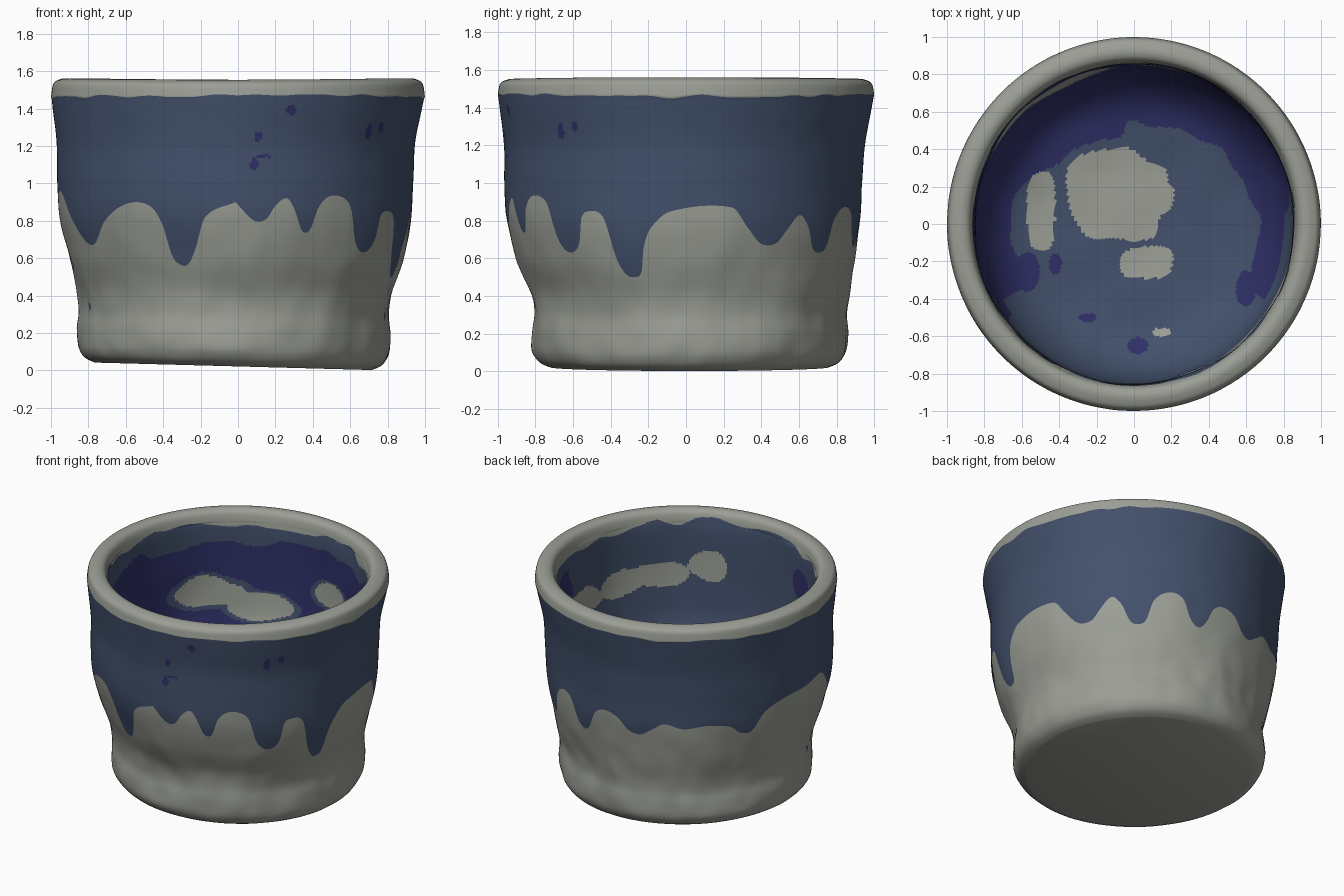
import bpy, math
from mathutils import Vector, noise

if "Cube" in bpy.data.objects:
    bpy.data.objects.remove(bpy.data.objects["Cube"])

N = 480                      # columns around the cup
LOW, MID, SEG = 30, 40, 14   # rows: bare lower wall, glazed wall, per inner segment


def curve(keys, x):
    """Smooth interpolation through (x, value) keys."""
    n = len(keys)
    if x <= keys[0][0]:
        return keys[0][1]
    for k in range(n - 1):
        (x0, a), (x1, b) = keys[k], keys[k + 1]
        if x <= x1:
            h = x1 - x0
            p, q = keys[max(k - 1, 0)], keys[min(k + 2, n - 1)]
            m0 = (b - p[1]) / (x1 - p[0]) * h
            m1 = (q[1] - a) / (q[0] - x0) * h
            t = (x - x0) / h
            return ((2*t**3 - 3*t*t + 1) * a + (t**3 - 2*t*t + t) * m0
                    + (3*t*t - 2*t**3) * b + (t**3 - t*t) * m1)
    return keys[-1][1]


def wob(x, y, z, f=5.0):
    return noise.noise(Vector((x * f, y * f, z * f)))


# Outer wall radius by height
WALL = [(0, .74), (.02, .785), (.05, .813), (.1, .833), (.2, .836), (.3, .826), (.4, .838),
        (.5, .868), (.6, .898), (.8, .939), (1, .95), (1.2, .958), (1.4, .988), (1.48, 1.0)]
SHIFT_X = [(0, -.025), (.3, -.02), (.6, -.005), (.9, -.014), (1.2, -.012), (1.47, 0)]
SHIFT_Y = [(0, .018), (.4, .02), (.6, 0), (.9, -.016), (1.2, -.008), (1.47, 0)]

# Glaze lower edge: (degrees from the front, height)
DRIPS = [(0, .90), (6, .80), (10, .81), (13, .88), (17, .92), (19.5, .86), (22, .75), (25, .75),
         (28, .87), (32, .93), (38, .92), (41, .86), (43, .71), (46, .64), (50, .64), (53, .70),
         (55, .82), (58, .85), (62, .84), (64, .78), (65.5, .62), (68, .52), (71, .50),
         (74, .53), (76, .66), (79, .76), (86, .85), (106, .87), (111, .77), (116, .68),
         (122, .68), (126, .75), (131, .83), (135, .77), (138, .66), (141, .63), (145, .66),
         (148, .80), (154, .87), (160, .84), (164, .70), (168, .66), (171, .71), (174, .82),
         (179, .86), (185, .83), (190, .75), (195, .73), (200, .78), (205, .83), (213, .80),
         (222, .82), (232, .80), (237, .74), (242, .74), (247, .86), (256, .92), (270, .94),
         (282, .95), (290, .83), (296, .73), (300, .68), (305, .68), (312, .80), (322, .89),
         (331, .88), (335, .78), (337, .62), (340, .565), (343, .57), (346, .66), (350, .82),
         (360, .90)]

# Rim, inner wall and floor profile
INNER = [(1.0, 1.465), (.987, 1.53), (.95, 1.553), (.91, 1.556), (.878, 1.535), (.862, 1.48),
         (.855, 1.4), (.855, 1.2), (.85, 1.0), (.83, .8), (.77, .65), (.66, .54), (.5, .49),
         (.25, .47), (.01, .47)]
IN_R = [(k, p[0]) for k, p in enumerate(INNER)]
IN_Z = [(k, p[1]) for k, p in enumerate(INNER)]

# Patches: walls as (degrees, height, half sizes), floor as (x, y, half sizes)
FLECKS = [(6, 1.1, 1.4, .035), (9, 1.145, 2.4, .01), (7, 1.25, 1.1, .025), (17, 1.39, 1.7, .025),
          (47, 1.27, 1.2, .035), (53, 1.3, 1.2, .025)]
WALL_BARE = [(228, .98, 15, .1), (205, .88, 14, .09), (170, 1.05, 8, .09), (87, 1.06, 14, .1),
             (66, 1.08, 14, .09), (47, 1.1, 14, .085), (25, 1.16, 9, .11)]
FLOOR_BARE = [(-.11, .13, .26, .25), (.06, .13, .15, .09), (.06, -.21, .15, .09),
              (-.5, .07, .085, .21), (.15, -.58, .045, .02)]
FLOOR_DARK = [(-.25, -.5, .05, .025), (.02, -.65, .05, .04), (-.42, -.22, .035, .06),
              (-.57, -.25, .07, .1), (.6, -.34, .06, .1)]
GREY, BLUE, DARK = 0, 1, 2


def field(patches, u, v, power=2):
    """Below 1 inside the nearest patch."""
    return min(abs((u - a) / da) ** power + abs((v - b) / db) ** power
               for a, b, da, db in patches)


def paint(zone, deg, c):
    x, y, z = c
    w = wob(x, y, z)
    if zone == 'low':
        return BLUE if field([(290, .34, 2, .02)], deg, z) < 1 else GREY
    if zone == 'glaze':
        return DARK if field(FLECKS, deg, z) < 1 + w else BLUE
    r = math.hypot(x, y)
    if z > 1.46 + .07 * w or r > .9:
        return GREY
    if z > .72:                                   # inner wall
        f = field(WALL_BARE, deg, z) + .7 * w
        if f < 1:
            return GREY
        if field([(332, 1.2, 8, .12)], deg, z) < 1 + w:
            return DARK
        side = 95 + 20 * w < deg < 305 + 20 * w
        return DARK if side and f > 1.6 and z < 1.34 + .1 * w else BLUE
    if field(FLOOR_BARE, x, y, 3) + .8 * w < 1:   # floor
        return GREY
    if field(FLOOR_DARK, x, y) + .5 * w < 1:
        return DARK
    edge = .64 - .13 * max(0, math.cos(math.radians(deg - 185))) + .1 * w
    return DARK if r > edge and 60 < deg < 300 else BLUE


# Build the cup column by column
rows = LOW + MID + SEG * (len(INNER) - 1) + 1
verts = []
inner_pts = [(k / SEG, curve(IN_R, k / SEG), curve(IN_Z, k / SEG))
             for k in range(1, SEG * (len(INNER) - 1) + 1)]
for i in range(N):
    deg = 360 * i / N
    a = math.radians(deg)
    s, c = math.sin(a), -math.cos(a)
    drip = curve(DRIPS, deg)
    top = 1.465 + .016 * wob(s, c, 0, 6) + .008 * math.cos(2 * a)
    col = [drip * (k / LOW) ** 1.5 for k in range(LOW)]
    col += [drip + (top - drip) * k / MID for k in range(MID + 1)]
    pts = []
    for z in col:
        r = curve(WALL, z)
        low = max(0, min(1, (1.0 - z) / .6))
        bump = .012 * wob(s, c, z, 2.5) * (.35 + low) + .006 * wob(s, c, z, 6) * (.3 + low)
        pts.append((r + bump * min(1, z / .1) * min(1, (1.5 - z) / .2), z, 1))
    for u, r, z in inner_pts:
        z += (top - 1.465) * max(0, 1 - u)
        if u > 5:
            r *= 1 + .012 * wob(s * r, c * r, z, 3)
            z += .012 * wob(s * r, c * r, 3, 4) * min(1, (u - 5) / 4)
        pts.append((r, z, max(0, 1 - u)))
    for r, z, k in pts:
        x = r * s + k * curve(SHIFT_X, z)
        y = r * c + k * curve(SHIFT_Y, z)
        if k == 1 and z < .4:                     # slightly tilted foot
            z += max(0, .021 * (1 - x / .78)) * (1 - z / .4)
        if z > 1.3:
            z -= .004 * math.cos(2 * a + .3) * (z - 1.3) / .25
        verts.append((x, y, z))

faces, mats = [], []
for i in range(N):
    i2 = (i + 1) % N
    for j in range(rows - 1):
        f = (i*rows + j, i2*rows + j, i2*rows + j + 1, i*rows + j + 1)
        mid = sum((Vector(verts[v]) for v in f), Vector()) / 4
        zone = 'low' if j < LOW else 'glaze' if j < LOW + MID else 'inner'
        faces.append(f)
        mats.append(paint(zone, 360 * (i + .5) / N, mid))
faces.append([i * rows for i in reversed(range(N))])      # underside
faces.append([i * rows + rows - 1 for i in range(N)])     # centre of the floor
mats += [GREY, GREY]

mesh = bpy.data.meshes.new("clay_cup")
mesh.from_pydata(verts, [], faces)
for name, rgb in (("bare_grey_clay", (.33, .345, .305)),
                  ("slate_blue_glaze", (.056, .082, .150)),
                  ("dark_indigo_glaze", (.028, .029, .135))):
    m = bpy.data.materials.new(name)
    m.diffuse_color = (*rgb, 1)
    m.use_nodes = True
    m.node_tree.nodes["Principled BSDF"].inputs["Base Color"].default_value = m.diffuse_color
    mesh.materials.append(m)
mesh.polygons.foreach_set("material_index", mats)
mesh.update()

cup = bpy.data.objects.new("clay_cup", mesh)
bpy.context.collection.objects.link(cup)
bpy.context.view_layer.objects.active = cup
cup.select_set(True)
bpy.ops.object.shade_smooth_by_angle(angle=math.radians(50))
